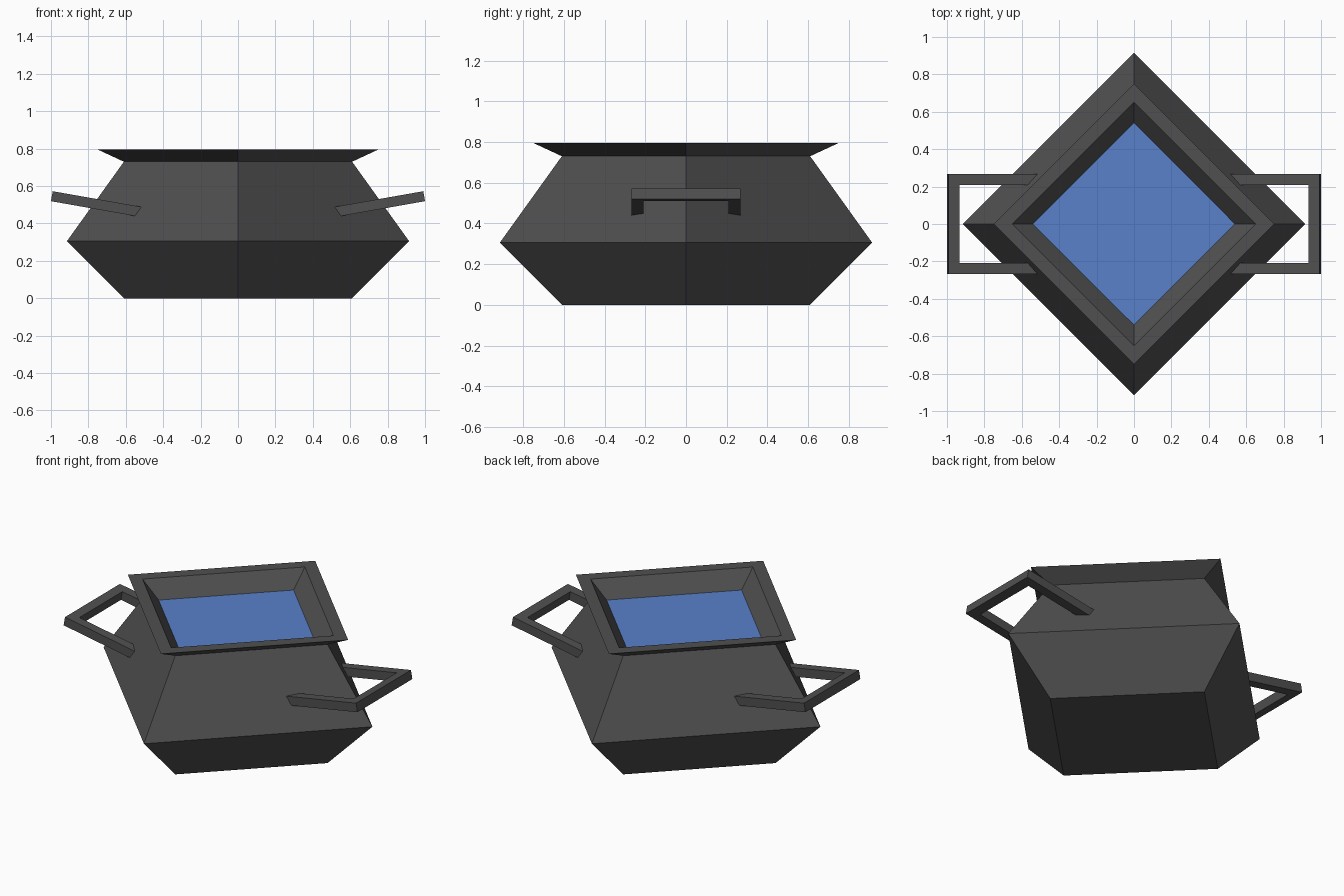
import bpy, bmesh
from math import cos, sin, pi, radians
from mathutils import Vector

if "Cube" in bpy.data.objects:
    bpy.data.objects.remove(bpy.data.objects["Cube"])


def material(name, rgb):
    m = bpy.data.materials.new(name)
    m.diffuse_color = (*rgb, 1)
    m.use_nodes = True
    m.node_tree.nodes["Principled BSDF"].inputs["Base Color"].default_value = m.diffuse_color
    return m


def add_object(name, bm, mat):
    bmesh.ops.recalc_face_normals(bm, faces=bm.faces)
    me = bpy.data.meshes.new(name)
    bm.to_mesh(me)
    bm.free()
    me.materials.append(mat)
    ob = bpy.data.objects.new(name, me)
    bpy.context.collection.objects.link(ob)
    return ob


def square_ring(bm, r, z):
    return [bm.verts.new((r * cos(i * pi / 2), r * sin(i * pi / 2), z)) for i in range(4)]


iron = material("dark_iron", (0.08, 0.08, 0.08))
blue = material("water_blue", (0.1, 0.22, 0.6))

# Four-sided pot: base, belly, neck, flared lip, inner wall
profile = [(0.61, 0), (0.915, 0.305), (0.61, 0.73), (0.75, 0.795), (0.65, 0.795), (0.54, 0.695)]
bm = bmesh.new()
rings = [square_ring(bm, r, z) for r, z in profile]
bm.faces.new(rings[0])
for a, b in zip(rings, rings[1:]):
    for i in range(4):
        j = (i + 1) % 4
        bm.faces.new((a[i], a[j], b[j], b[i]))
add_object("pot_body", bm, iron)

# Water surface
bm = bmesh.new()
bm.faces.new(square_ring(bm, 0.54, 0.695))
water = add_object("water", bm, blue)
for p in water.data.polygons:
    if p.normal.z < 0:
        water.data.flip_normals()
        break

# U-shaped handle, tilted up by 10 degrees and mirrored to the other side
tilt = radians(10)
along = Vector((cos(tilt), 0, sin(tilt)))
thick = Vector((-sin(tilt), 0, cos(tilt))) * 0.054
corner = Vector((1.0, 0, 0.519))
outer, inner, bar, length = 0.267, 0.209, 0.058, 0.51
half = [(-length, inner), (-length, outer), (0, outer), (0, -outer),
        (-length, -outer), (-length, -inner), (-bar, -inner), (-bar, inner)]
bm = bmesh.new()
base = bm.faces.new([bm.verts.new(corner + along * u + Vector((0, y, 0))) for u, y in half])
ext = bmesh.ops.extrude_face_region(bm, geom=[base], use_keep_orig=True)
bmesh.ops.translate(bm, vec=thick, verts=[g for g in ext["geom"] if isinstance(g, bmesh.types.BMVert)])
handles = add_object("handles", bm, iron)
handles.modifiers.new("mirror", 'MIRROR').use_axis = (True, False, False)
